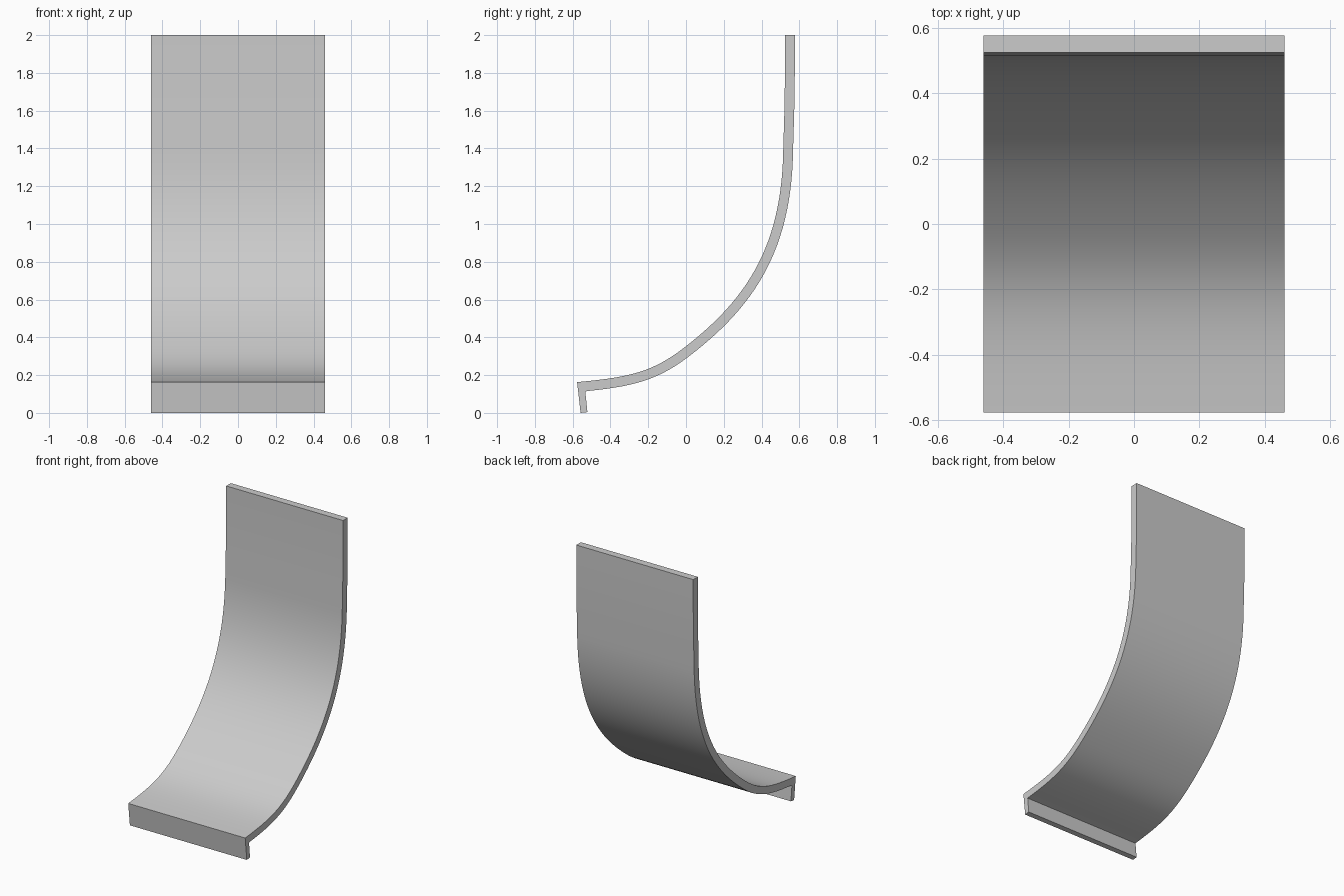
import bpy, bmesh
from mathutils import Vector
from mathutils.geometry import interpolate_bezier

if "Cube" in bpy.data.objects:
    bpy.data.objects.remove(bpy.data.objects["Cube"], do_unlink=True)

HALF_WIDTH = 0.46
HALF_THICK = 0.026

grey = bpy.data.materials.new("plain grey")
grey.use_nodes = True
grey.diffuse_color = (0.6, 0.6, 0.6, 1)
grey.node_tree.nodes["Principled BSDF"].inputs["Base Color"].default_value = (0.6, 0.6, 0.6, 1)

# Centre line of the bent sheet in (y, z): shallow foot, sweeping bend, upright back
V = Vector
foot = interpolate_bezier(V((-0.574, 0.137)), V((-0.30, 0.162)), V((-0.17, 0.19)), V((0, 0.32)), 16)
bend = interpolate_bezier(V((0, 0.32)), V((0.34, 0.58)), V((0.535, 0.87)), V((0.541, 1.4)), 28)
line = [V(p[:2]) for p in foot + bend[1:]] + [V((0.547, 1.6)), V((0.55, 1.8)), V((0.55, 2.0))]

# Offset the line to both sides for the sheet thickness
upper, lower = [], []
for i, p in enumerate(line):
    along = (line[min(i + 1, len(line) - 1)] - line[max(i - 1, 0)]).normalized()
    normal = V((-along.y, along.x)) * HALF_THICK
    upper.append(p + normal)
    lower.append(p - normal)

# Close the profile with the turned-down front lip
lip = [V((-0.558, 0)), V((-0.522, 0.004)), V((-0.533, 0.113))]
profile = upper[::-1] + lip + lower[1:]

# Extrude the profile across the width
bm = bmesh.new()
face = bm.faces.new([bm.verts.new((-HALF_WIDTH, p.x, p.y)) for p in profile])
result = bmesh.ops.extrude_face_region(bm, geom=[face], use_keep_orig=True)
moved = [v for v in result["geom"] if isinstance(v, bmesh.types.BMVert)]
bmesh.ops.translate(bm, verts=moved, vec=(2 * HALF_WIDTH, 0, 0))
bmesh.ops.recalc_face_normals(bm, faces=bm.faces[:])

mesh = bpy.data.meshes.new("curved_panel")
bm.to_mesh(mesh)
bm.free()
mesh.materials.append(grey)
panel = bpy.data.objects.new("curved_panel", mesh)
bpy.context.collection.objects.link(panel)

# Smooth bend with crisp edges
bpy.ops.object.select_all(action="DESELECT")
panel.select_set(True)
bpy.context.view_layer.objects.active = panel
bpy.ops.object.shade_smooth_by_angle()
